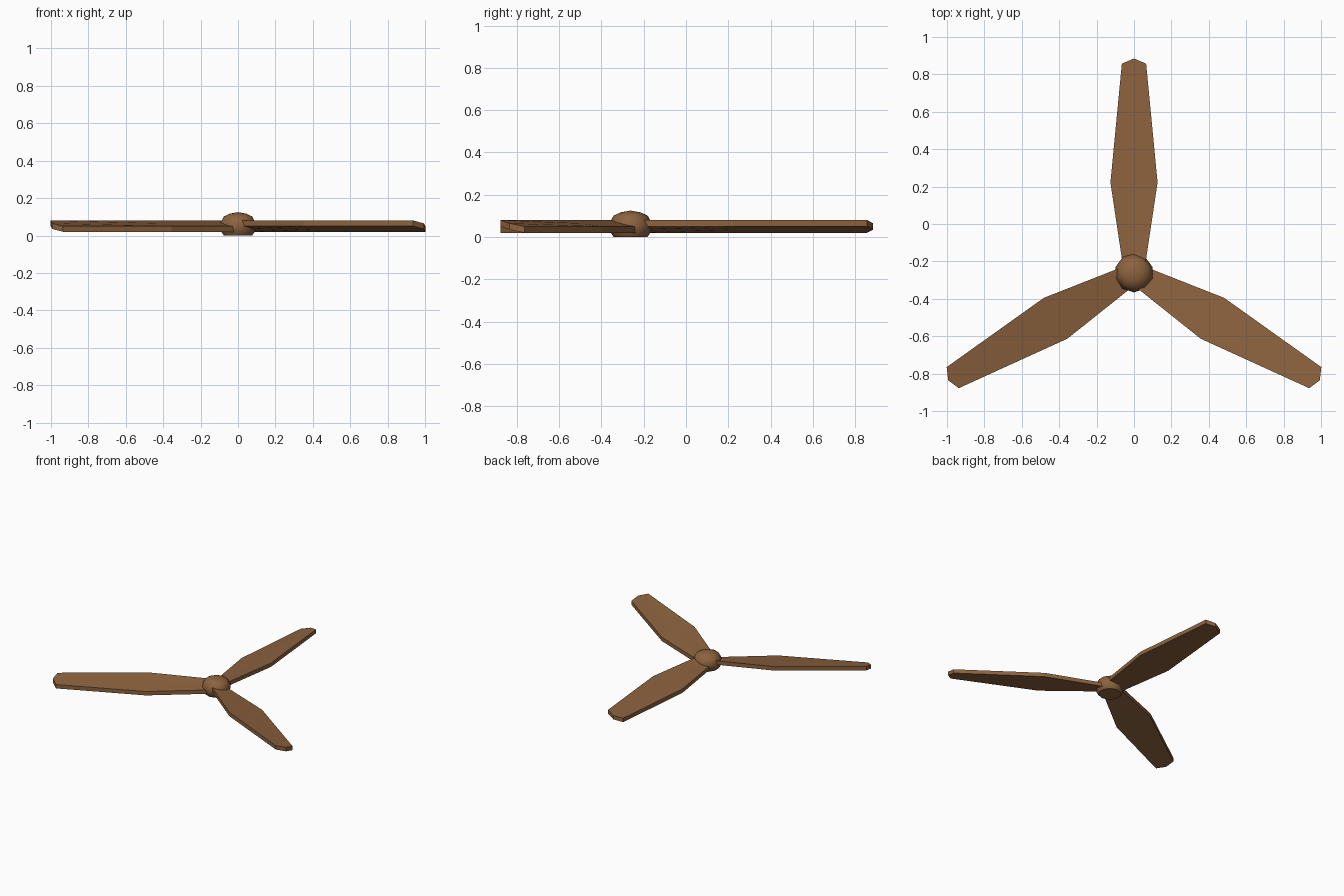
import bpy, bmesh, math
from mathutils import Matrix, Vector

cube = bpy.data.objects.get("Cube")
if cube:
    bpy.data.objects.remove(cube, do_unlink=True)

wood = bpy.data.materials.new("brown wood")
wood.use_nodes = True
colour = (0.265, 0.123, 0.048, 1)
wood.diffuse_color = colour
wood.node_tree.nodes["Principled BSDF"].inputs["Base Color"].default_value = colour

CENTRE = Vector((0, -0.262, 0))
THICK = 0.03


def finish(bm, name):
    bmesh.ops.recalc_face_normals(bm, faces=bm.faces)
    mesh = bpy.data.meshes.new(name)
    bm.to_mesh(mesh)
    bm.free()
    mesh.materials.append(wood)
    obj = bpy.data.objects.new(name, mesh)
    bpy.context.collection.objects.link(obj)
    return obj


def blade(name, angle):
    """Pitched plank: one long edge sits a full thickness above the other."""
    stations = [(0.05, 0.061), (0.484, 0.126), (1.119, 0.065)]  # radius, half width
    bm = bmesh.new()
    rows = [[bm.verts.new((s * w, r, 0.035 + s * THICK / 2)) for s in (-1, 0, 1)]
            for r, w in stations]
    for a, b in zip(rows, rows[1:]):
        for i in range(2):
            bm.faces.new((a[i], a[i + 1], b[i + 1], b[i]))
    # Pointed tip
    rows[-1][1].co.y = 1.147
    # Give the sheet its thickness
    ext = bmesh.ops.extrude_face_region(bm, geom=bm.faces[:], use_keep_orig=True)
    top = [v for v in ext["geom"] if isinstance(v, bmesh.types.BMVert)]
    bmesh.ops.translate(bm, verts=top, vec=(0, 0, THICK))
    bm.transform(Matrix.Translation(CENTRE) @ Matrix.Rotation(angle, 4, "Z"))
    return finish(bm, name)


for label, degrees in (("back", 0), ("right", 120), ("left", 240)):
    blade(label + "_blade", math.radians(degrees))

# Rounded hub with a flat base, turned from a profile
profile = [(0, 0.125), (0.045, 0.117), (0.08, 0.102), (0.104, 0.058),
           (0.092, 0.018), (0.08, 0), (0, 0)]
bm = bmesh.new()
verts = [bm.verts.new((r, 0, z)) for r, z in profile]
edges = [bm.edges.new(pair) for pair in zip(verts, verts[1:])]
bmesh.ops.spin(bm, geom=verts + edges, cent=(0, 0, 0), axis=(0, 0, 1),
               angle=math.tau, steps=10, use_merge=True)
bmesh.ops.remove_doubles(bm, verts=bm.verts, dist=0.0005)
bm.transform(Matrix.Translation(CENTRE) @ Matrix.Rotation(math.radians(18), 4, "Z"))
hub = finish(bm, "hub")
bpy.ops.object.select_all(action="DESELECT")
hub.select_set(True)
bpy.context.view_layer.objects.active = hub
bpy.ops.object.shade_smooth_by_angle(angle=math.radians(50))
